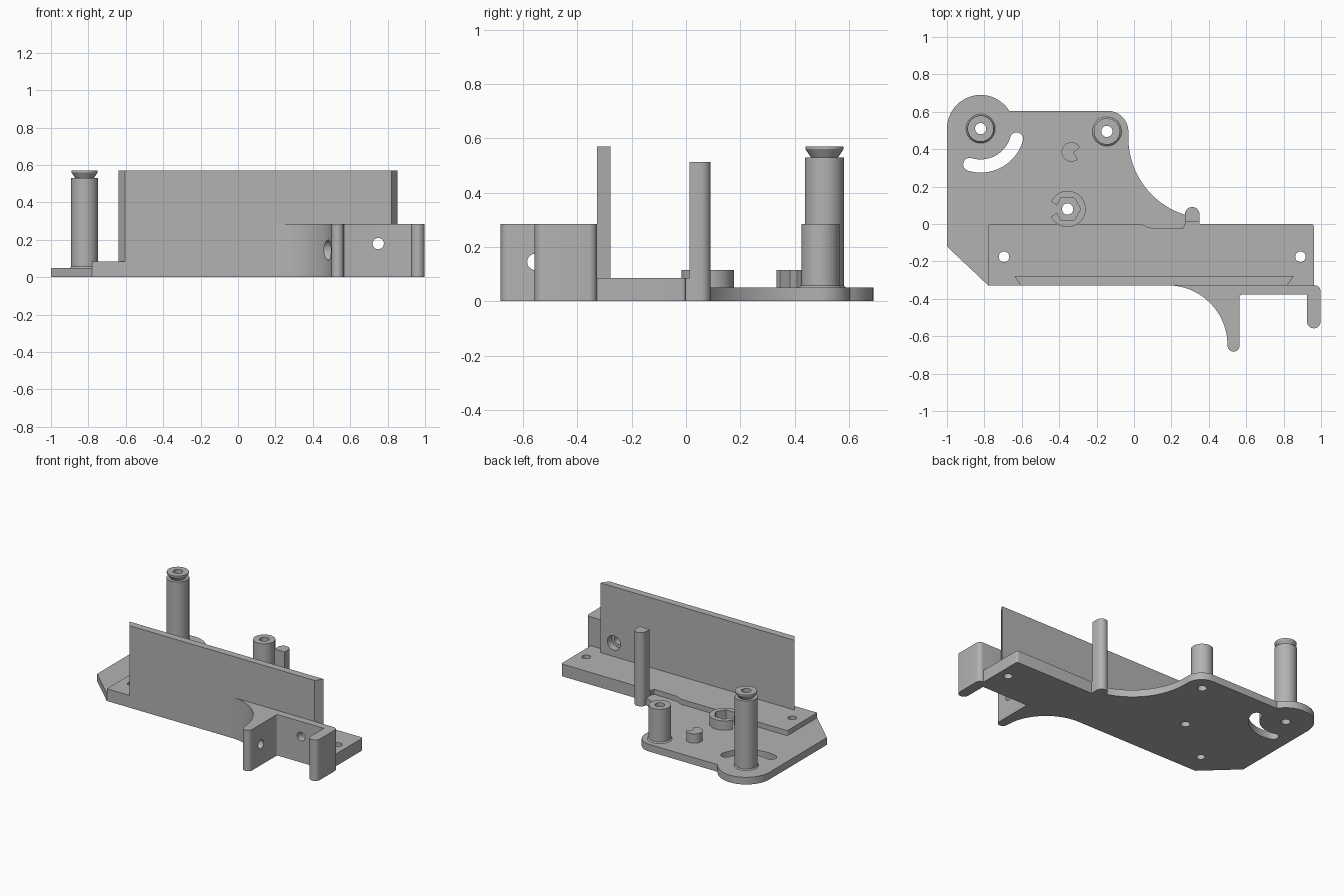
import bpy, bmesh
from math import sin, cos, radians, pi
from mathutils import Matrix

cube = bpy.data.objects.get("Cube")
if cube:
    bpy.data.objects.remove(cube, do_unlink=True)

grey = bpy.data.materials.new("plain grey")
grey.use_nodes = True
colour = (0.45, 0.45, 0.45, 1)
grey.diffuse_color = colour
grey.node_tree.nodes["Principled BSDF"].inputs["Base Color"].default_value = colour


def arc(cx, cy, r, a, b, n=16):
    """Points on an arc from angle a to angle b in degrees."""
    angles = [radians(a + (b - a) * i / n) for i in range(n + 1)]
    return [(cx + r * cos(t), cy + r * sin(t)) for t in angles]


def finish(name, bm):
    bmesh.ops.remove_doubles(bm, verts=bm.verts, dist=1e-5)
    bmesh.ops.recalc_face_normals(bm, faces=bm.faces)
    mesh = bpy.data.meshes.new(name)
    bm.to_mesh(mesh)
    bm.free()
    mesh.materials.append(grey)
    obj = bpy.data.objects.new(name, mesh)
    bpy.context.collection.objects.link(obj)
    return obj


def prism(name, outline, z0, z1):
    """Extrude a flat outline upward."""
    bm = bmesh.new()
    face = bm.faces.new([bm.verts.new((x, y, z0)) for x, y in outline])
    top = bmesh.ops.extrude_face_region(bm, geom=[face], use_keep_orig=True)["geom"]
    verts = [g for g in top if isinstance(g, bmesh.types.BMVert)]
    bmesh.ops.translate(bm, verts=verts, vec=(0, 0, z1 - z0))
    return finish(name, bm)


def lathe(name, x, y, profile):
    """Spin a closed (radius, height) profile about a vertical axis."""
    bm = bmesh.new()
    verts = [bm.verts.new((x + r, y, z)) for r, z in profile]
    edges = [bm.edges.new(pair) for pair in zip(verts, verts[1:])]
    bmesh.ops.spin(bm, geom=verts + edges, cent=(x, y, 0), axis=(0, 0, 1),
                   angle=2 * pi, steps=40, use_merge=True)
    return finish(name, bm)


def rod(axis, centre, r, length):
    """Round cutter lying along an axis."""
    turn = {"x": Matrix.Rotation(pi / 2, 4, "Y"),
            "y": Matrix.Rotation(pi / 2, 4, "X"), "z": Matrix()}[axis]
    bm = bmesh.new()
    bmesh.ops.create_cone(bm, cap_ends=True, segments=32, radius1=r, radius2=r,
                          depth=length, matrix=Matrix.Translation(centre) @ turn)
    return finish("cutter", bm)


def cut(obj, *cutters):
    """Subtract each cutter and throw it away."""
    bpy.context.view_layer.objects.active = obj
    for tool in cutters:
        tool.hide_render = True
        mod = obj.modifiers.new("hole", "BOOLEAN")
        mod.operation, mod.solver, mod.object = "DIFFERENCE", "EXACT", tool
        bpy.ops.object.modifier_apply(modifier=mod.name)
        bpy.data.objects.remove(tool, do_unlink=True)


TALL, SHORT, RING = (-0.82, 0.51), (-0.145, 0.495), (-0.355, 0.08)
BORE = 0.03

# Base plate with its rounded lobe, swept edge and cut corner
plate = prism("base_plate",
              [(-0.78, -0.03), (-0.78, -0.328), (-1, -0.12)]
              + arc(*TALL, 0.18, 180, 32, 28)
              + arc(-0.14, 0.495, 0.11, 90, 0, 12)
              + arc(0.40, 0.46, 0.43, 180, 253, 24)
              + [(0.275, -0.03)], 0, 0.05)
slot = prism("cutter", arc(*TALL, 0.235, -107, -16, 24)
             + arc(TALL[0] + 0.2 * cos(radians(-16)), TALL[1] + 0.2 * sin(radians(-16)),
                   0.035, -16, 164, 10)[1:-1]
             + arc(*TALL, 0.165, -16, -107, 24)
             + arc(TALL[0] + 0.2 * cos(radians(-107)), TALL[1] + 0.2 * sin(radians(-107)),
                   0.035, 73, 253, 10)[1:-1], -0.1, 0.2)
cut(plate, slot, *[rod("z", (x, y, 0), BORE, 0.4) for x, y in (TALL, SHORT, RING)])

# Mounting bar with a shallow notch in its back edge
bar = prism("mounting_bar",
            [(-0.78, -0.328), (0.962, -0.328)] + arc(0.947, -0.015, 0.015, 0, 90, 4)
            + [(0.27, 0), (0.262, -0.025), (0.1, -0.022), (0.07, -0.016), (0.04, 0)]
            + arc(-0.765, -0.015, 0.015, 90, 180, 4), 0, 0.085)
cut(bar, *[rod("z", (x, -0.175, 0), 0.028, 0.4) for x in (-0.695, 0.89)])

# Upright wall with slanted ends
wall = prism("upright_wall", [(-0.605, -0.328), (0.82, -0.328), (0.853, -0.278),
                              (-0.64, -0.278)], 0.085, 0.57)
cut(wall, rod("y", (0.75, -0.3, 0.18), 0.05, 0.2))

# Forked bracket on the front
bracket = prism("fork_bracket",
                arc(0.18, -0.648, 0.32, 90, 0, 28)
                + arc(0.5325, -0.65, 0.0325, 180, 360, 12)
                + arc(0.577, -0.39, 0.012, 180, 90, 4) + [(0.925, -0.378)]
                + arc(0.961, -0.522, 0.036, 180, 360, 12)
                + arc(0.967, -0.358, 0.03, 0, 90, 6), 0, 0.285)
cut(bracket, rod("y", (0.75, -0.35, 0.18), BORE, 0.2),
    rod("x", (0.53, -0.555, 0.145), BORE, 0.2),
    rod("x", (0.42, -0.545, 0.145), 0.055, 0.18))

# Bored posts
tall_post = lathe("tall_post", *TALL,
                  [(BORE, 0.05), (0.078, 0.05), (0.072, 0.058), (0.072, 0.53),
                   (0.05, 0.53), (0.07, 0.56), (0.07, 0.57), (BORE, 0.57), (BORE, 0.05)])
short_post = lathe("short_post", *SHORT,
                   [(BORE, 0.05), (0.078, 0.05), (0.07, 0.058), (0.07, 0.285),
                    (BORE, 0.285), (BORE, 0.05)])

# Slim pin beside the bar
pin = prism("slim_pin", arc(0.311, 0.052, 0.039, 0, 180, 16)
            + [(0.272, 0.012), (0.35, 0.012)], 0, 0.513)
foot = prism("pin_foot", [(0.272, -0.01), (0.35, -0.01), (0.35, 0.02), (0.272, 0.02)], 0, 0.085)

# Open ring with a six-sided pocket
rx, ry = RING
ring = prism("open_ring", arc(rx, ry, 0.097, -155, 155, 40)
             + [(rx - 0.058, ry + 0.02)] + arc(rx, ry, 0.07, 120, -120, 4)
             + [(rx - 0.058, ry - 0.02)], 0.05, 0.115)

# Notched stub
stub = prism("notched_stub", arc(-0.335, 0.385, 0.052, 28, 312, 28)
             + [(-0.323, 0.383)], 0.05, 0.115)

# Smooth the round faces and keep the edges sharp
bpy.ops.object.select_all(action="DESELECT")
parts = [plate, bar, wall, bracket, tall_post, short_post, pin, foot, ring, stub]
for part in parts:
    part.select_set(True)
bpy.context.view_layer.objects.active = plate
bpy.ops.object.shade_smooth_by_angle(angle=radians(30))
